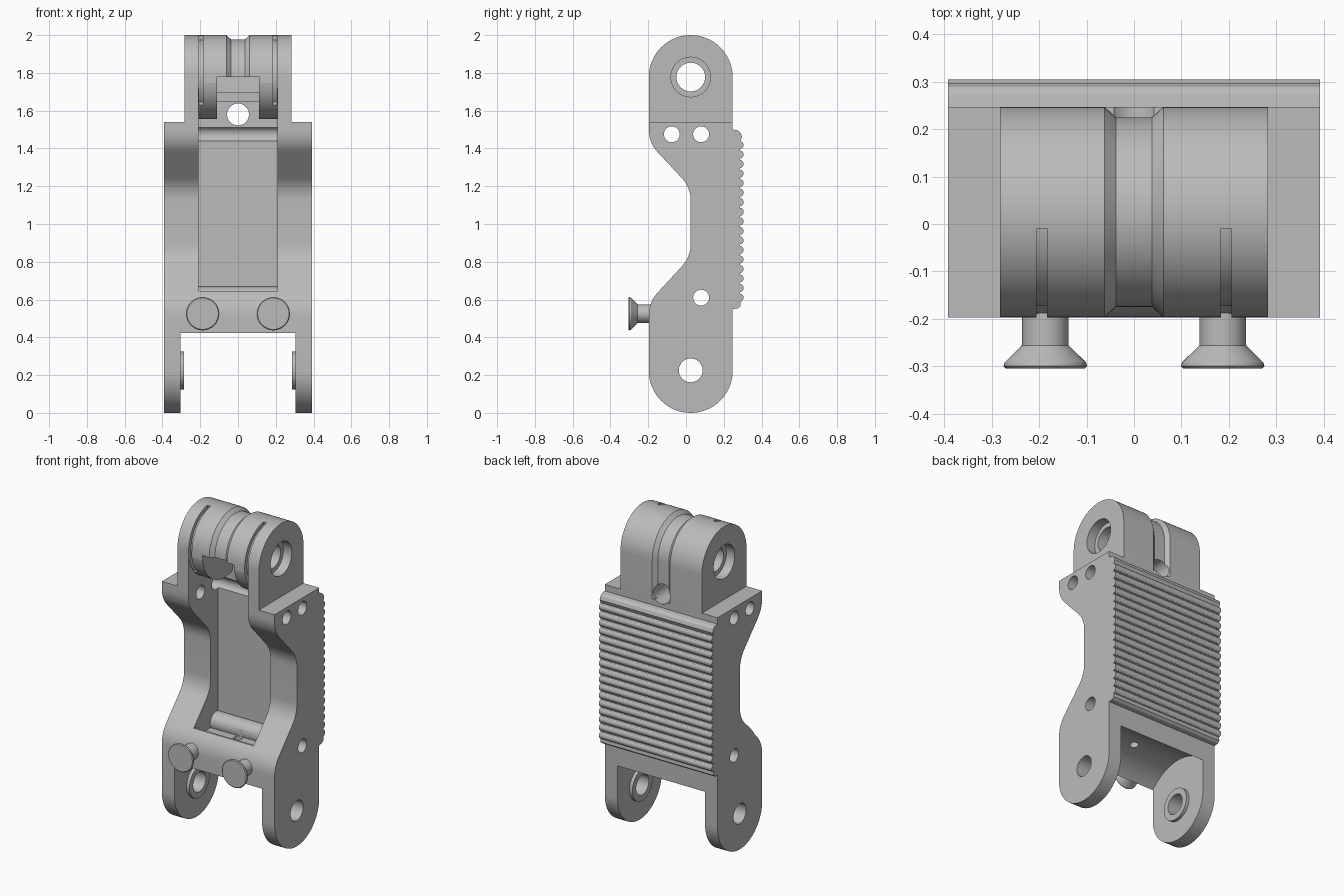
import bpy, bmesh, math
from mathutils import Vector

if "Cube" in bpy.data.objects:
    bpy.data.objects.remove(bpy.data.objects["Cube"])

grey = bpy.data.materials.new("plain_grey")
grey.use_nodes = True
grey.diffuse_color = (0.5, 0.5, 0.5, 1)
grey.node_tree.nodes["Principled BSDF"].inputs["Base Color"].default_value = (0.5, 0.5, 0.5, 1)

MID = 0.025          # y of both pivot axes
LOW, TOP = 0.222, 1.778
R = 0.222


def arc(cy, cz, r, a0, a1, n=32):
    return [(cy + r * math.cos(math.radians(a0 + (a1 - a0) * i / n)),
             cz + r * math.sin(math.radians(a0 + (a1 - a0) * i / n))) for i in range(n + 1)]


def circle(cy, cz, r, n=48):
    return arc(cy, cz, r, 0, 360, n)[:-1]


def rect(y0, y1, z0, z1):
    return [(y0, z0), (y1, z0), (y1, z1), (y0, z1)]


def bend(before, corner, after, d=0.07, n=8):
    """Rounded corner of a side profile."""
    a, c, b = Vector(before), Vector(corner), Vector(after)
    p, q = c + (a - c).normalized() * d, c + (b - c).normalized() * d
    return [tuple(p * (1 - t) ** 2 + c * 2 * t * (1 - t) + q * t * t)
            for t in (i / n for i in range(n + 1))]


def loft(name, sections):
    """Solid through (x, side profile) sections."""
    bm = bmesh.new()
    rings = [[bm.verts.new((x, y, z)) for y, z in prof] for x, prof in sections]
    for a, b in zip(rings, rings[1:]):
        for i in range(len(a)):
            j = (i + 1) % len(a)
            bm.faces.new((a[i], a[j], b[j], b[i]))
    bm.faces.new(rings[0])
    bm.faces.new(rings[-1])
    bmesh.ops.recalc_face_normals(bm, faces=bm.faces)
    me = bpy.data.meshes.new(name)
    bm.to_mesh(me)
    bm.free()
    me.materials.append(grey)
    ob = bpy.data.objects.new(name, me)
    bpy.context.collection.objects.link(ob)
    return ob


def prism(name, x0, x1, prof):
    return loft(name, [(x0, prof), (x1, prof)])


def combine(target, tool, op):
    mod = target.modifiers.new(op.lower(), "BOOLEAN")
    mod.operation, mod.solver, mod.object = op, "EXACT", tool
    bpy.context.view_layer.update()
    dg = bpy.context.evaluated_depsgraph_get()
    me = bpy.data.meshes.new_from_object(target.evaluated_get(dg))
    target.modifiers.clear()
    target.data = me
    bpy.data.objects.remove(tool)


def add(target, tool):
    combine(target, tool, "UNION")


def cut(target, tool):
    combine(target, tool, "DIFFERENCE")


def finish(ob):
    bpy.ops.object.select_all(action="DESELECT")
    ob.select_set(True)
    bpy.context.view_layer.objects.active = ob
    bpy.ops.object.shade_smooth_by_angle(angle=math.radians(28))


# Main frame: round lower end, waisted front
front, back = MID - R, MID + R
c = [(front, 1.54), (front, 1.43), (MID, 1.193), (MID, 0.827), (front, 0.586), (front, LOW)]
profile = arc(MID, LOW, R, 180, 360) + [(back, 1.54), c[0]]
for i in range(1, 5):
    profile += bend(c[i - 1], c[i], c[i + 1])
frame = prism("link_frame", -0.392, 0.392, profile)


# Upper knuckle with a chamfered cable groove around it
def stadium(r):
    return arc(MID, TOP, r, 0, 180) + [(MID - r, 1.5), (MID + r, 1.5)]


add(frame, loft("knuckle", [(-0.283, stadium(R)), (-0.062, stadium(R)), (-0.038, stadium(0.2)),
                            (0.038, stadium(0.2)), (0.062, stadium(R)), (0.283, stadium(R))]))

# Front pocket, ending under the knuckle barrel
FLOOR = 0.1
under = arc(MID, TOP, R, -70, -172)
pocket = [(-0.4, 0.645), (-0.13, 0.645), (-0.09, 0.585), (FLOOR, 0.585), (FLOOR, under[0][1])]
pocket += under[1:] + [(-0.4, under[-1][1])]
cut(frame, prism("pocket", -0.208, 0.208, pocket))
cut(frame, prism("notch", -0.11, 0.11, rect(-0.4, FLOOR, 1.4, TOP)))

# Clearance between the lower lugs
cut(frame, prism("clearance", -0.305, 0.305, circle(MID, LOW, 0.3, 64)))

# Pin tube across the pocket and bosses on the lugs
add(frame, prism("pin_tube", -0.25, 0.25, circle(0.08, 0.608, 0.06)))
for s in (-1, 1):
    add(frame, prism("boss", s * 0.285, s * 0.35, circle(MID, LOW + 0.003, 0.1)))

# Holes running across the frame
for y, z, r in ((MID, LOW + 0.003, 0.063), (-0.075, 1.475, 0.042), (0.08, 1.475, 0.042),
                (0.08, 0.61, 0.042), (MID, TOP, 0.076)):
    cut(frame, prism("cross_hole", -0.5, 0.5, circle(y, z, r)))

# Counterbores and thin ring slots of the knuckle
slot = arc(MID, TOP, 0.27, 99, 222) + arc(MID, TOP, 0.198, 222, 99)
for s in (-1, 1):
    cut(frame, prism("counterbore", s * 0.225, s * 0.35, circle(MID, TOP, 0.105)))
    cut(frame, prism("ring_slot", s * 0.184, s * 0.206, slot))

# Cable hole through the back and small drain hole below the pocket
cable = prism("cable_hole", -0.5, 0.5, circle(0, 1.58, 0.058))
cable.rotation_euler.z = -math.pi / 2
cut(frame, cable)
drain = prism("drain_hole", 0.4, 0.63, circle(0, 0, 0.025))
drain.rotation_euler.y = -math.pi / 2
cut(frame, drain)
finish(frame)

# Stop block inside the knuckle
prism("stop_block", -0.11, 0.11, rect(0.05, 0.12, 1.645, 1.7))

# Ribbed grip plate on the back
ribs, pitch, start = 17, 0.0505, 0.585
grip = [(back, 0.55), (0.275, 0.553), (0.289, 0.565)]
for i in range(ribs):
    for k in range(7):
        a = math.pi * k / 6
        grip.append((0.287 + 0.018 * math.sin(a),
                     start + pitch * i + pitch * (0.5 - 0.42 * math.cos(a))))
grip += [(0.297, 1.462), (0.289, 1.483), (0.273, 1.496), (back, 1.5)]
finish(prism("grip_plate", -0.392, 0.392, grip))

# Pair of flared studs on the front bar
for side, x in (("left", 0.187), ("right", -0.187)):
    stud = loft(side + "_stud", [(d, circle(x, 0.525, r)) for d, r in
                                 ((0.15, 0.049), (0.256, 0.049), (0.292, 0.086),
                                  (0.3, 0.088), (0.305, 0.083))])
    stud.rotation_euler.z = -math.pi / 2
    finish(stud)
